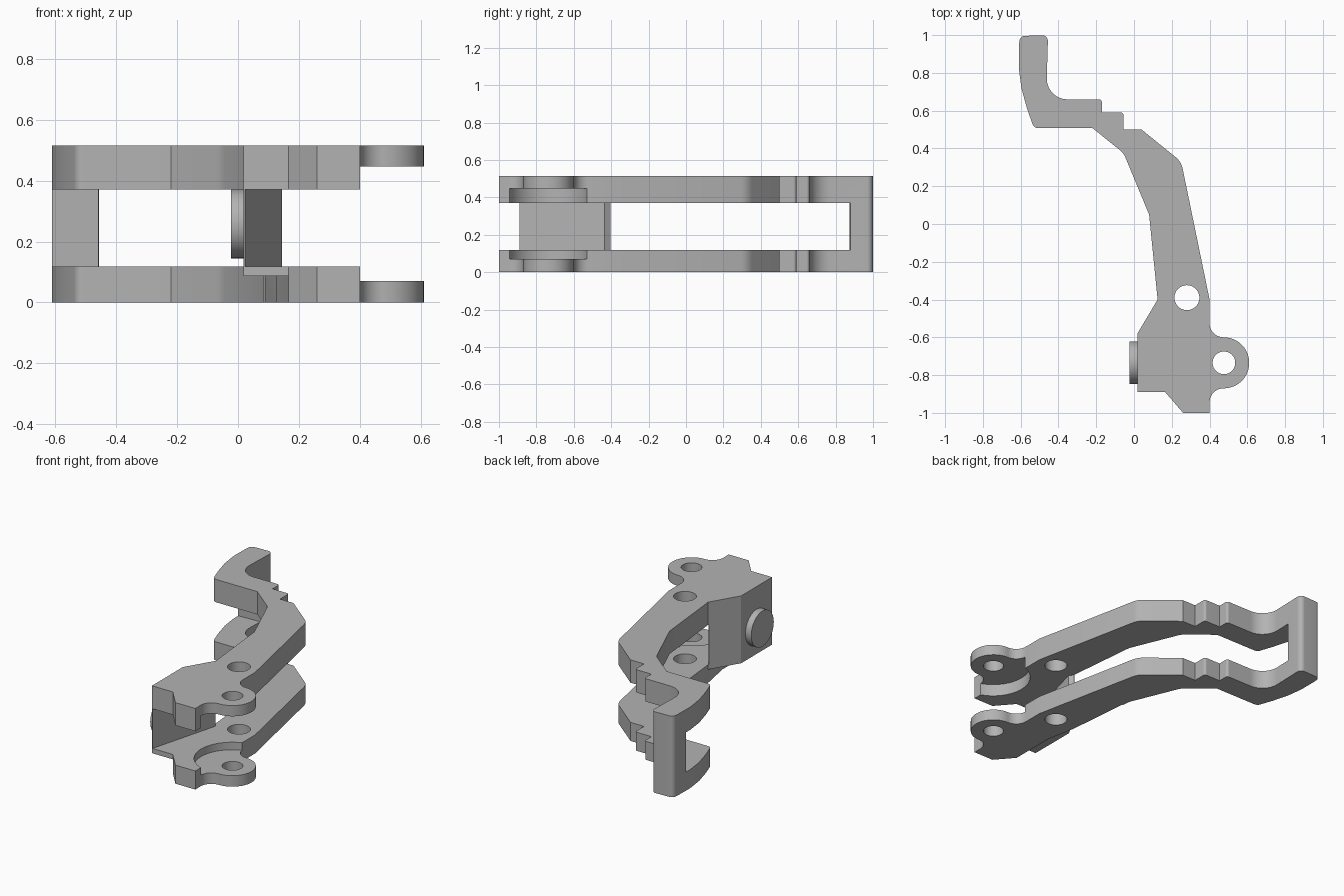
import bpy, bmesh, math
from mathutils import Vector

old = bpy.data.objects.get("Cube")
if old:
    bpy.data.objects.remove(old, do_unlink=True)

TOP = 0.515
grey = bpy.data.materials.new("plain grey")
grey.use_nodes = True
grey.diffuse_color = (0.45, 0.45, 0.45, 1)
grey.node_tree.nodes["Principled BSDF"].inputs["Base Color"].default_value = (0.45, 0.45, 0.45, 1)


def rounded(corners):
    """Turn (x, y, radius) corners into an outline with tangent arcs."""
    out = []
    for i, (x, y, r) in enumerate(corners):
        p = Vector((x, y))
        if r == 0:
            out.append(p)
            continue
        a = (Vector(corners[i - 1][:2]) - p).normalized()
        b = (Vector(corners[(i + 1) % len(corners)][:2]) - p).normalized()
        half = a.angle(b) / 2
        centre = p + (a + b).normalized() * (r / math.sin(half))
        start = p + a * (r / math.tan(half)) - centre
        end = p + b * (r / math.tan(half)) - centre
        sweep = start.angle(end)
        steps = max(2, int(sweep / 0.12))
        for k in range(steps + 1):
            t = k / steps
            v = (start * math.sin((1 - t) * sweep) + end * math.sin(t * sweep)) / math.sin(sweep)
            out.append(centre + v)
    return out


def prism(name, outline, z0, z1):
    bm = bmesh.new()
    base = bm.faces.new([bm.verts.new((p[0], p[1], z0)) for p in outline])
    moved = bmesh.ops.extrude_face_region(bm, geom=[base])["geom"]
    bmesh.ops.translate(bm, vec=(0, 0, z1 - z0),
                        verts=[v for v in moved if isinstance(v, bmesh.types.BMVert)])
    bmesh.ops.recalc_face_normals(bm, faces=bm.faces)
    mesh = bpy.data.meshes.new(name)
    bm.to_mesh(mesh)
    bm.free()
    obj = bpy.data.objects.new(name, mesh)
    bpy.context.collection.objects.link(obj)
    mesh.materials.append(grey)
    return obj


def circle(x, y, r, n=48):
    return [(x + r * math.cos(2 * math.pi * i / n), y + r * math.sin(2 * math.pi * i / n))
            for i in range(n)]


def finish(obj):
    bpy.ops.object.select_all(action="DESELECT")
    obj.select_set(True)
    bpy.context.view_layer.objects.active = obj
    bpy.ops.object.shade_smooth_by_angle(angle=math.radians(20))


# Lever body: full-height silhouette, with the pivot lug on its side
lever = prism("lever_body", rounded([
    (0.26, -1, 0), (0.4, -1, 0),
    (0.4, -0.87, 0.075), (0.61, -0.87, 0.134), (0.61, -0.6, 0.134), (0.4, -0.6, 0.075),
    (0.4, -0.4, 0), (0.25, 0.33, 0.1), (0.04, 0.5, 0),
    (-0.055, 0.5, 0), (-0.055, 0.59, 0.015), (-0.17, 0.59, 0), (-0.17, 0.66, 0.015),
    (-0.465, 0.66, 0.11), (-0.455, 1, 0.03), (-0.605, 0.995, 0.03),
    (-0.622, 0.77, 0.8), (-0.53, 0.508, 0.03),
    (-0.22, 0.508, 0), (-0.055, 0.375, 0.1), (0.08, 0.05, 0),
    (0.125, -0.4, 0), (0.018, -0.58, 0), (0.018, -0.89, 0), (0.165, -0.89, 0),
]), 0, TOP)

# Cutters: the gap between the plates, lug pocket, pin holes and underside relief
cutters = [
    prism("gap_cutter", [(-0.8, 0.865), (-0.8, -0.405), (0.125, -0.405), (0.145, -0.435),
                         (0.02, -0.9), (0.02, -1.2), (0.8, -1.2), (0.8, 0.88), (-0.45, 0.88)],
          0.118, 0.37),
    prism("lug_pocket_cutter", circle(0.476, -0.737, 0.22, 72), 0.07, 0.447),
    prism("lug_hole_cutter", circle(0.476, -0.735, 0.06), -0.1, 0.7),
    prism("arm_hole_cutter", circle(0.28, -0.39, 0.066), -0.1, 0.7),
    prism("relief_cutter", [(-0.1, 0), (0.09, 0), (0.127, -0.4), (0.165, -0.6),
                            (0.165, -0.95), (-0.1, -0.95)], -0.1, 0.087),
]
for c in cutters:
    mod = lever.modifiers.new(c.name, "BOOLEAN")
    mod.operation = "DIFFERENCE"
    mod.solver = "EXACT"
    mod.object = c

# Bake the cuts and drop the cutters
bpy.context.view_layer.update()
cut = bpy.data.meshes.new_from_object(
    lever.evaluated_get(bpy.context.evaluated_depsgraph_get()))
lever.modifiers.clear()
lever.data = cut
for c in cutters:
    bpy.data.objects.remove(c, do_unlink=True)
finish(lever)

# Round button on the outside of the connecting wall
button = prism("side_button", circle(0, 0, 0.113), -0.023, 0.03)
button.rotation_euler = (0, math.pi / 2, 0)
button.location = (0, -0.735, 0.258)
finish(button)
